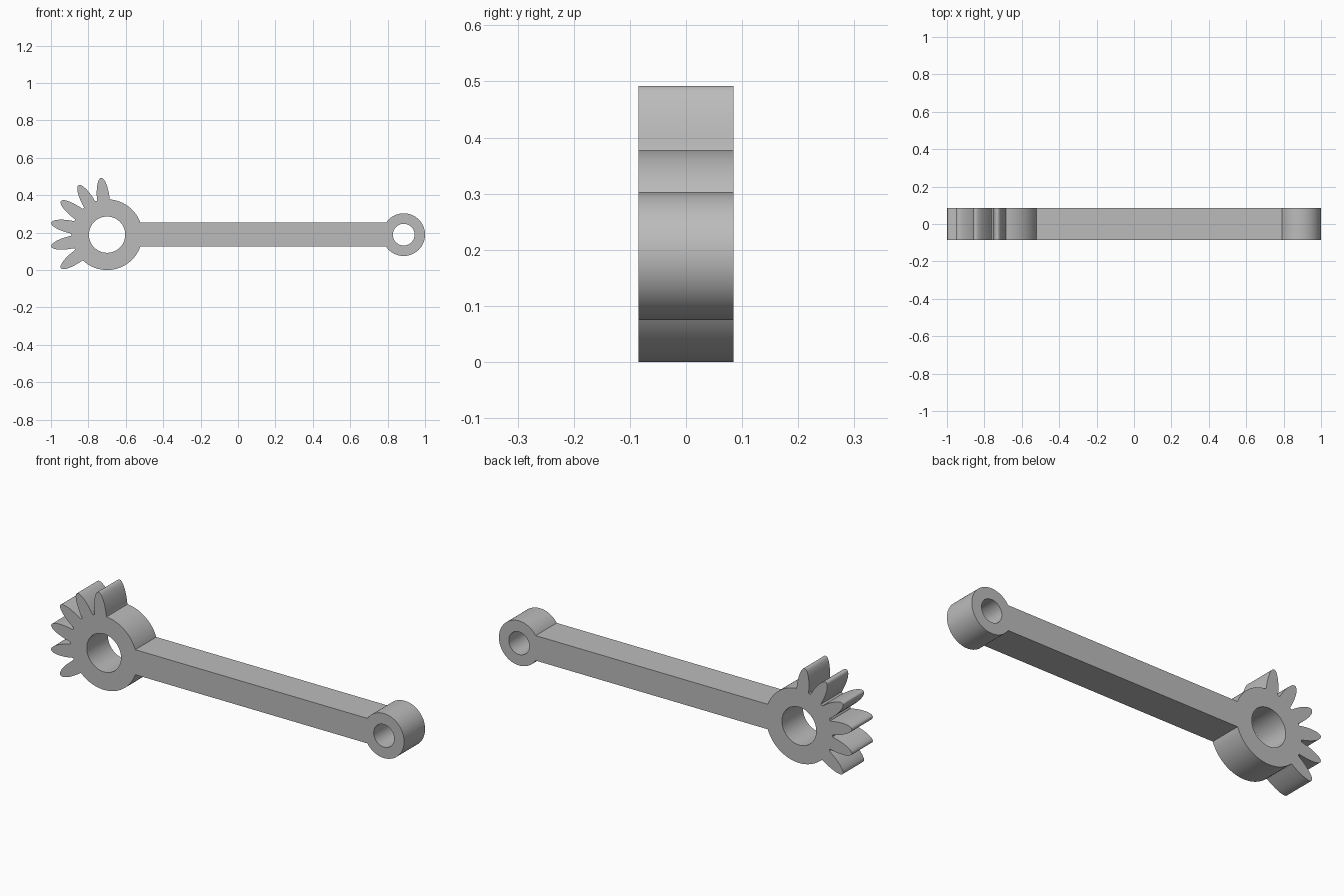
import bpy, bmesh
from math import sin, cos, asin, radians, sqrt, pi

cube = bpy.data.objects.get("Cube")
if cube:
    bpy.data.objects.remove(cube, do_unlink=True)

HALF_DEPTH = 0.085
MID_Z = 0.189
HUB_X, HUB_R, HUB_HOLE = -0.70, 0.189, 0.097
EYE_X, EYE_R, EYE_HOLE = 0.886, 0.114, 0.058
ARM_HALF = 0.064
TEETH = [radians(96 + 24 * i) for i in range(6)]
TOOTH_MID, TOOTH_LONG, TOOTH_WIDE = 0.187, 0.118, 0.034


def hub_radius(angle):
    """Outer radius of the hub, including elliptical teeth."""
    best = HUB_R
    for tooth in TEETH:
        c, s = cos(angle - tooth), sin(angle - tooth)
        a = (c / TOOTH_LONG) ** 2 + (s / TOOTH_WIDE) ** 2
        b = c * TOOTH_MID / TOOTH_LONG ** 2
        k = (TOOTH_MID / TOOTH_LONG) ** 2 - 1
        disc = b * b - a * k
        if c > 0 and disc > 0:
            best = max(best, (b + sqrt(disc)) / a)
    return best


def arc(x, radius, start, end, steps):
    """Points around a centre; radius is a function of angle."""
    angles = [start + (end - start) * i / steps for i in range(steps + 1)]
    return [(x + radius(t) * cos(t), MID_Z + radius(t) * sin(t)) for t in angles]


# Outline: toothed hub, then the arm's straight edges, then the small eye
hub_join = asin(ARM_HALF / HUB_R)
eye_join = asin(ARM_HALF / EYE_R)
outline = arc(HUB_X, hub_radius, hub_join, 2 * pi - hub_join, 640)
outline += arc(EYE_X, lambda t: EYE_R, eye_join - pi, pi - eye_join, 72)

# Bores through both ends
hub_bore = arc(HUB_X, lambda t: HUB_HOLE, 0, 2 * pi, 72)[:-1]
eye_bore = arc(EYE_X, lambda t: EYE_HOLE, 0, 2 * pi, 64)[:-1]

# Filled, extruded profile
curve = bpy.data.curves.new("lever_profile", "CURVE")
curve.dimensions = "2D"
curve.fill_mode = "BOTH"
curve.extrude = HALF_DEPTH
for loop in (outline, hub_bore, eye_bore):
    spline = curve.splines.new("POLY")
    spline.points.add(len(loop) - 1)
    for point, (x, z) in zip(spline.points, loop):
        point.co = (x, z, 0, 1)
    spline.use_cyclic_u = True

lever = bpy.data.objects.new("toothed_lever", curve)
bpy.context.collection.objects.link(lever)
lever.rotation_euler.x = pi / 2
bpy.ops.object.select_all(action="DESELECT")
lever.select_set(True)
bpy.context.view_layer.objects.active = lever
bpy.ops.object.convert(target="MESH")
bpy.ops.object.transform_apply(location=False, rotation=True, scale=False)
lever = bpy.context.object

# Weld caps to walls and round the shading
bm = bmesh.new()
bm.from_mesh(lever.data)
bmesh.ops.remove_doubles(bm, verts=bm.verts, dist=0.00005)
bmesh.ops.recalc_face_normals(bm, faces=bm.faces)
bm.to_mesh(lever.data)
bm.free()
bpy.ops.object.shade_smooth_by_angle(angle=radians(30))

# Plain grey
grey = bpy.data.materials.new("plain_grey")
grey.use_nodes = True
colour = (0.5, 0.5, 0.5, 1)
grey.diffuse_color = colour
grey.node_tree.nodes["Principled BSDF"].inputs["Base Color"].default_value = colour
lever.data.materials.clear()
lever.data.materials.append(grey)
